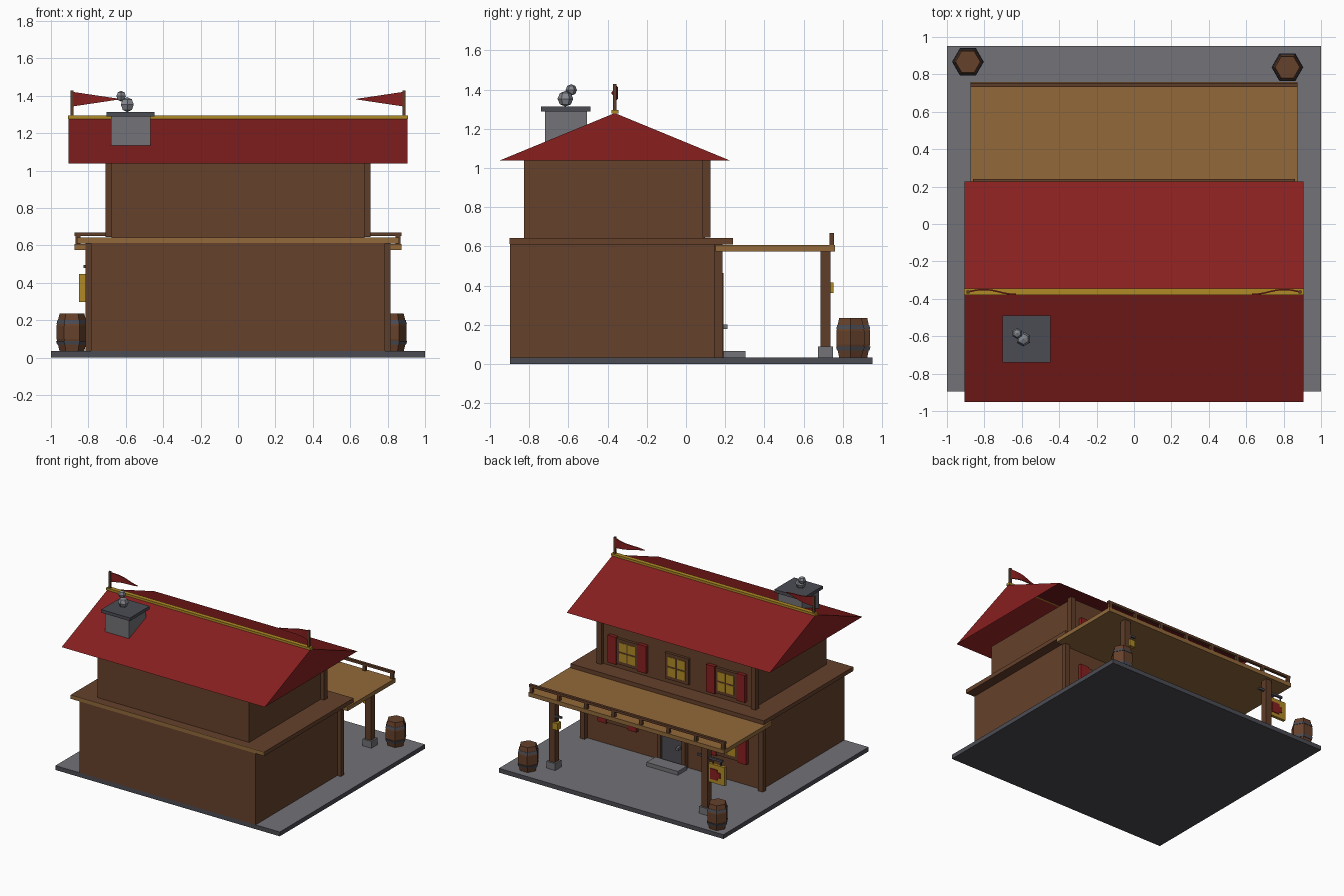
import bpy, bmesh, math
from mathutils import Vector

if "Cube" in bpy.data.objects:
    bpy.data.objects.remove(bpy.data.objects["Cube"])


def material(name, hexcode):
    rgb = [int(hexcode[i:i + 2], 16) / 255 for i in (0, 2, 4)]
    col = [c / 12.92 if c < 0.04 else ((c + 0.055) / 1.055) ** 2.4 for c in rgb] + [1]
    m = bpy.data.materials.new(name)
    m.use_nodes = True
    m.diffuse_color = col
    m.node_tree.nodes["Principled BSDF"].inputs["Base Color"].default_value = col
    return m


WALL = material("brown wood", "66412b")
FRAME = material("dark wood", "5f3d28")
TAN = material("light wood", "91693a")
RED = material("red", "881f1f")
STONE = material("grey stone", "737378")
SLATE = material("dark slate", "4b4c54")
GOLD = material("gold", "b08a26")
SMOKE = material("smoke grey", "86888f")


def finish(name, bm, *mats):
    bmesh.ops.recalc_face_normals(bm, faces=bm.faces)
    me = bpy.data.meshes.new(name)
    bm.to_mesh(me)
    bm.free()
    for m in mats:
        me.materials.append(m)
    ob = bpy.data.objects.new(name, me)
    bpy.context.collection.objects.link(ob)
    return ob


def box(name, mat, x0, x1, y0, y1, z0, z1):
    bm = bmesh.new()
    bmesh.ops.create_cube(bm, size=1)
    for v in bm.verts:
        v.co = Vector(((x0 + x1) / 2 + v.co.x * (x1 - x0),
                       (y0 + y1) / 2 + v.co.y * (y1 - y0),
                       (z0 + z1) / 2 + v.co.z * (z1 - z0)))
    return finish(name, bm, mat)


def block(name, mat, x, y, z, w, d, h):
    return box(name, mat, x - w / 2, x + w / 2, y - d / 2, y + d / 2, z - h / 2, z + h / 2)


# Paved ground slab: light top, dark sides
base = box("ground_slab", SLATE, -1, 1, -0.896, 0.952, 0, 0.035)
base.data.materials.append(STONE)
for p in base.data.polygons:
    p.material_index = int(p.normal.z > 0.5)

# Two storeys and the ledge between them
box("lower_walls", WALL, -0.785, 0.785, -0.896, 0.152, 0.035, 0.612)
box("ledge", WALL, -0.862, 0.862, -0.896, 0.24, 0.61, 0.643)
box("ledge_trim", TAN, -0.862, 0.862, -0.9, -0.892, 0.612, 0.643)
box("upper_walls", WALL, -0.677, 0.677, -0.825, 0.098, 0.643, 1.045)
for s, side in ((1, "left"), (-1, "right")):
    block(side + "_lower_corner_post", FRAME, s * 0.795, 0.165, 0.322, 0.042, 0.042, 0.575)
    block(side + "_upper_corner_post", FRAME, s * 0.688, 0.105, 0.842, 0.042, 0.042, 0.395)

# Gabled roof, open underneath, with ridge beam
bm = bmesh.new()
tri = [bm.verts.new((-0.905, y, z)) for y, z in ((-0.953, 1.037), (0.227, 1.037), (-0.363, 1.28))]
gable = bm.faces.new(tri)
ext = bmesh.ops.extrude_face_region(bm, geom=[gable], use_keep_orig=True)
bmesh.ops.translate(bm, vec=(1.81, 0, 0),
                    verts=[g for g in ext["geom"] if isinstance(g, bmesh.types.BMVert)])
bmesh.ops.recalc_face_normals(bm, faces=bm.faces)
bm.normal_update()
bmesh.ops.delete(bm, geom=[f for f in bm.faces if abs(f.normal.z) > 0.99], context="FACES")
finish("roof", bm, RED)
box("ridge_beam", GOLD, -0.91, 0.91, -0.379, -0.345, 1.277, 1.295)

# Chimney with smoke puffs
box("chimney", STONE, -0.68, -0.467, -0.72, -0.505, 1.08, 1.292)
box("chimney_cap", SLATE, -0.702, -0.446, -0.74, -0.488, 1.288, 1.313)
for x, y, z, r in ((-0.592, -0.615, 1.353, 0.04), (-0.625, -0.585, 1.398, 0.029)):
    bm = bmesh.new()
    bmesh.ops.create_uvsphere(bm, u_segments=6, v_segments=4, radius=r)
    bmesh.ops.translate(bm, vec=(x, y, z), verts=bm.verts)
    finish("smoke_puff", bm, SMOKE)

# Wavy pennants pointing inward along the ridge
for s, side in ((1, "left"), (-1, "right")):
    block(side + "_flag_pole", FRAME, s * 0.887, -0.363, 1.357, 0.017, 0.017, 0.14)
    bm = bmesh.new()
    n = 8
    rings = []
    for i in range(n + 1):
        t = i / n
        x, y = s * (0.885 - 0.255 * t), -0.363 + 0.013 * math.sin(t * 4.9)
        half = 0.001 + 0.038 * (1 - t)
        rings.append([bm.verts.new((x, y + d, 1.382 + h))
                      for d, h in ((-.004, -half), (.004, -half), (.004, half), (-.004, half))])
    for a, b in zip(rings, rings[1:]):
        for k in range(4):
            bm.faces.new((a[k], a[(k + 1) % 4], b[(k + 1) % 4], b[k]))
    bm.faces.new(rings[0])
    bm.faces.new(rings[-1])
    finish(side + "_pennant", bm, RED)

# Porch canopy, railing and posts
box("porch_canopy", TAN, -0.873, 0.873, 0.15, 0.76, 0.575, 0.608)
box("porch_rail", FRAME, -0.873, 0.873, 0.732, 0.754, 0.65, 0.669)
for i in range(8):
    block("rail_baluster", FRAME, -0.855 + i * 1.71 / 7, 0.743, 0.63, 0.026, 0.022, 0.046)
for s, side in ((1, "left"), (-1, "right")):
    block(side + "_porch_post", FRAME, s * 0.68, 0.711, 0.33, 0.052, 0.052, 0.5)
    block(side + "_post_foot", STONE, s * 0.68, 0.711, 0.062, 0.078, 0.078, 0.056)


# Windows with panes, bars and optional shutters
def window(x, wall, z, w, h, shutters):
    block("window_frame", FRAME, x, wall + 0.01, z, w, 0.024, h)
    for i in (-1, 1):
        for j in (-1, 1):
            block("window_pane", GOLD, x + i * w * 0.2, wall + 0.0235, z + j * h * 0.2,
                  w * 0.34, 0.005, h * 0.34)
        if shutters:
            block("shutter", RED, x + i * 0.134, wall + 0.014, z, 0.075, 0.028, h + 0.015)


window(0, 0.098, 0.787, 0.21, 0.21, False)
for s in (-1, 1):
    window(s * 0.44, 0.098, 0.787, 0.19, 0.205, True)
    window(s * 0.49, 0.152, 0.335, 0.19, 0.235, True)

# Door with surround, knob and step
box("door", SLATE, -0.095, 0.095, 0.15, 0.172, 0.035, 0.43)
for s in (-1, 1):
    block("door_jamb", FRAME, s * 0.11, 0.17, 0.24, 0.032, 0.04, 0.41)
block("door_lintel", FRAME, 0, 0.17, 0.448, 0.252, 0.042, 0.035)
block("door_knob", STONE, -0.065, 0.19, 0.19, 0.022, 0.045, 0.022)
box("door_step", STONE, -0.14, 0.14, 0.19, 0.303, 0.035, 0.066)

# Hanging sign with a tankard emblem
box("sign_arm", SLATE, -0.825, -0.6, 0.703, 0.719, 0.478, 0.495)
for x in (-0.81, -0.74):
    block("sign_hanger", SLATE, x, 0.711, 0.46, 0.008, 0.008, 0.04)
block("sign_board", GOLD, -0.775, 0.711, 0.372, 0.15, 0.024, 0.15)
for s in (-1, 1):
    y = 0.711 + s * 0.014
    block("emblem_cup", RED, -0.755, y, 0.369, 0.065, 0.008, 0.085)
    block("emblem_handle", RED, -0.799, y, 0.369, 0.026, 0.008, 0.045)

# Lantern on the other post
box("lantern_arm", SLATE, 0.6, 0.69, 0.718, 0.732, 0.455, 0.47)
block("lantern_hanger", SLATE, 0.645, 0.727, 0.435, 0.008, 0.008, 0.05)
block("lantern", GOLD, 0.645, 0.727, 0.39, 0.048, 0.048, 0.055)


# Six-sided barrels with metal hoops
def lathe(name, mat, x, y, profile):
    bm = bmesh.new()
    rings = [[bm.verts.new((x + r * math.cos(k * math.pi / 3), y + r * math.sin(k * math.pi / 3), z))
              for k in range(6)] for r, z in profile]
    for a, b in zip(rings, rings[1:]):
        for k in range(6):
            bm.faces.new((a[k], a[(k + 1) % 6], b[(k + 1) % 6], b[k]))
    bm.faces.new(rings[0])
    bm.faces.new(rings[-1])
    finish(name, bm, mat)


for x, y in ((-0.888, 0.867), (0.82, 0.838)):
    lathe("barrel", WALL, x, y, ((0.066, 0.035), (0.082, 0.1), (0.082, 0.17), (0.066, 0.235)))
    for z, lean in ((0.08, 1), (0.19, -1)):
        lathe("barrel_hoop", SLATE, x, y, ((0.081 - lean * 0.002, z - 0.01), (0.081 + lean * 0.004, z + 0.01)))
